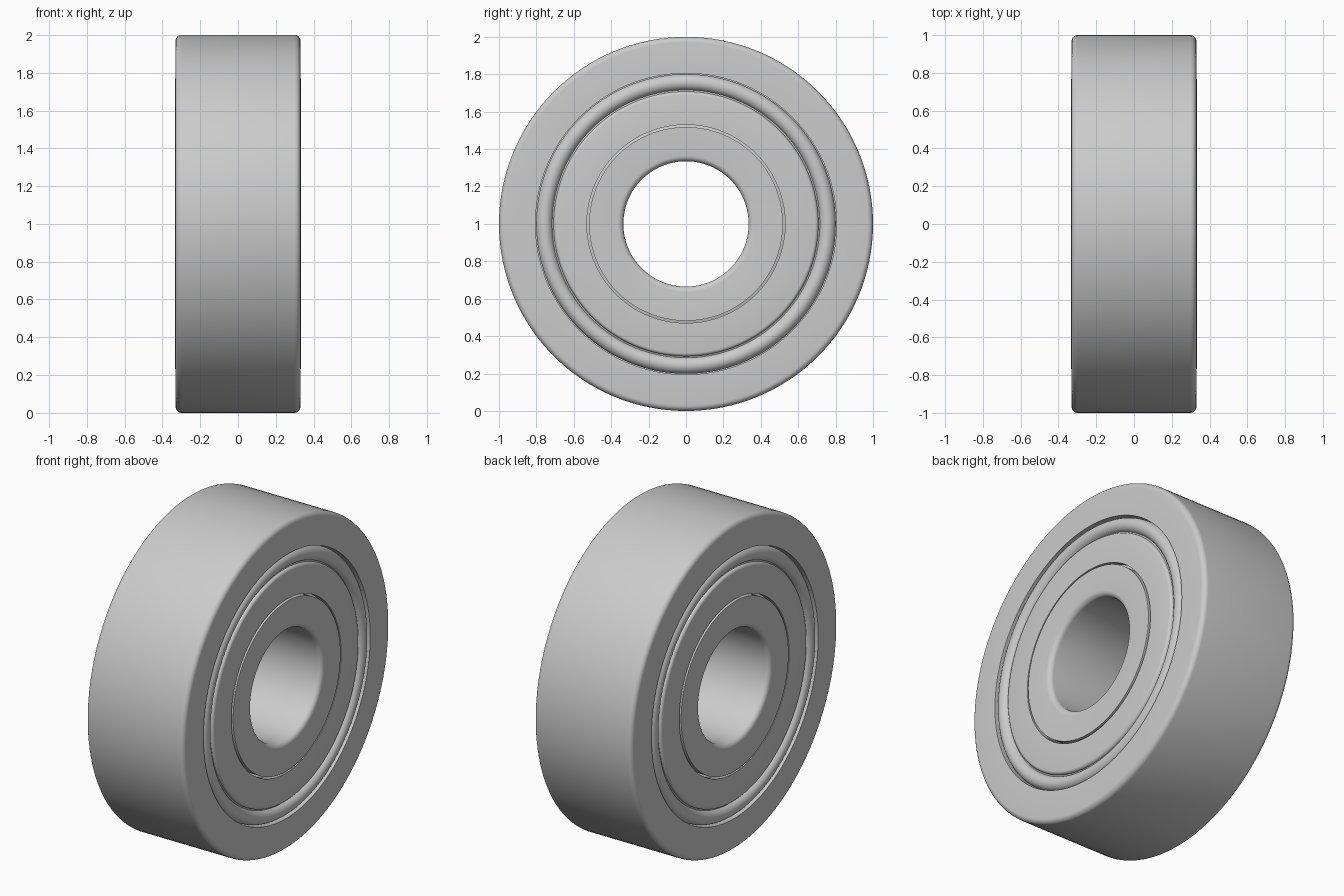
import bpy, bmesh
from math import cos, sin, pi, radians
from mathutils import Vector

if "Cube" in bpy.data.objects:
    bpy.data.objects.remove(bpy.data.objects["Cube"])

SEG = 128
CZ = 1.0          # height of the bearing axis
W = 0.33          # half width of the rings


def arc(cx, cr, rad, a0, a1, n=6):
    """Points (x, r) on an arc, angles in degrees."""
    return [(cx + rad * cos(radians(a0 + (a1 - a0) * i / n)),
             cr + rad * sin(radians(a0 + (a1 - a0) * i / n))) for i in range(n + 1)]


def finish(bm, name):
    bmesh.ops.recalc_face_normals(bm, faces=bm.faces[:])
    me = bpy.data.meshes.new(name)
    bm.to_mesh(me)
    bm.free()
    ob = bpy.data.objects.new(name, me)
    ob.location.z = CZ
    bpy.context.collection.objects.link(ob)
    bpy.ops.object.select_all(action='DESELECT')
    ob.select_set(True)
    bpy.context.view_layer.objects.active = ob
    bpy.ops.object.shade_smooth_by_angle(angle=radians(35))
    return ob


def lathe(name, profile):
    """Revolve a closed (x, r) profile around the x axis."""
    bm = bmesh.new()
    rings = []
    for i in range(SEG):
        a = 2 * pi * i / SEG
        rings.append([bm.verts.new((x, r * sin(a), r * cos(a))) for x, r in profile])
    n = len(profile)
    for i in range(SEG):
        a, b = rings[i], rings[(i + 1) % SEG]
        for j in range(n):
            k = (j + 1) % n
            bm.faces.new((a[j], a[k], b[k], b[j]))
    return finish(bm, name)


# Outer ring: rounded outer edges, ball groove inside
f = 0.03
lathe("outer_ring",
      arc(-W + f, 1 - f, f, 180, 90) + arc(W - f, 1 - f, f, 90, 0)
      + [(W, 0.805), (0.25, 0.805), (0.25, 0.77), (0.13, 0.77)]
      + arc(0, 0.667, 0.165, 39, 141, 10)
      + [(-0.13, 0.77), (-0.25, 0.77), (-0.25, 0.805), (-W, 0.805)])

# Inner ring: rounded bore edges, ball groove outside
b = 0.335
lathe("inner_ring",
      arc(W - f, b + f, f, 0, -90) + arc(-W + f, b + f, f, -90, -180)
      + [(-W, 0.518), (-0.13, 0.518)]
      + [(-0.12, 0.555)] + arc(0, 0.667, 0.165, 222, 318, 10) + [(0.12, 0.555)]
      + [(0.13, 0.518), (W, 0.518)])

# Shields: flat washer with a raised bead that sits in the outer ring
for s, side in ((1, "right"), (-1, "left")):
    bead = arc(0.29, 0.757, 0.044, 90, -70, 12)
    plate = arc(0.308, 0.69, 0.018, 90, 0, 4)
    prof = bead + plate + [(0.326, 0.53), (0.285, 0.53), (0.26, 0.70), (0.26, 0.801)]
    lathe("shield_" + side, [(s * x, r) for x, r in prof])

# Balls between the races
bm = bmesh.new()
for i in range(8):
    a = 2 * pi * i / 8
    v = bmesh.ops.create_uvsphere(bm, u_segments=24, v_segments=12, radius=0.16)["verts"]
    bmesh.ops.translate(bm, verts=v, vec=Vector((0, 0.667 * sin(a), 0.667 * cos(a))))
finish(bm, "balls")
